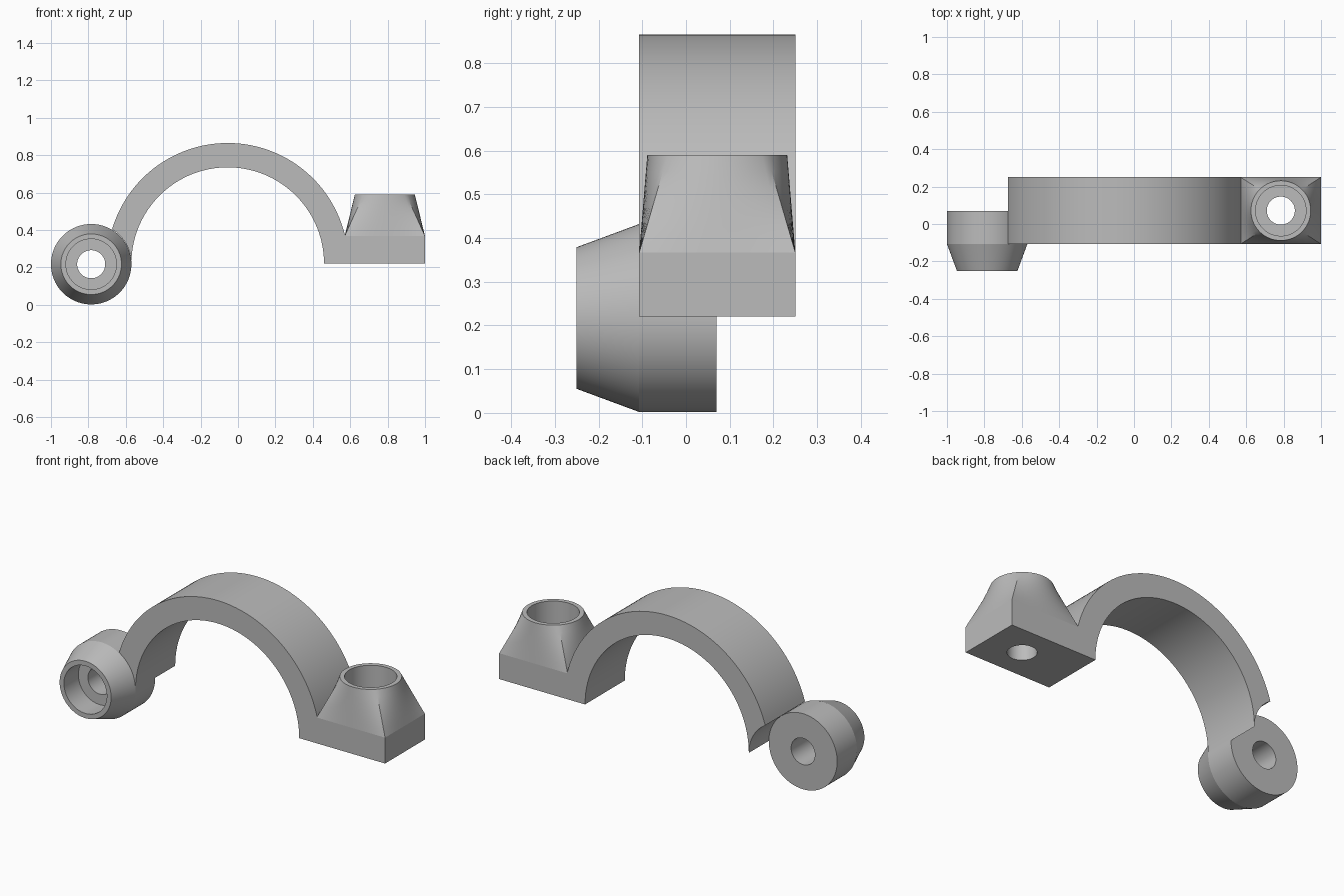
import bpy, bmesh, math
from math import cos, sin, pi, radians
from mathutils import Vector

if "Cube" in bpy.data.objects:
    bpy.data.objects.remove(bpy.data.objects["Cube"])

grey = bpy.data.materials.new("plain grey")
grey.diffuse_color = (0.5, 0.5, 0.5, 1)
grey.use_nodes = True
grey.node_tree.nodes["Principled BSDF"].inputs["Base Color"].default_value = grey.diffuse_color

Z0 = 0.22                    # split plane height
ARCH_X, R_OUT, R_IN = -0.055, 0.645, 0.515
HINGE_X, R_HINGE = -0.785, 0.215
BOSS_X, BOSS_Y = 0.785, 0.0715
Y0, Y1 = -0.107, 0.25        # strap width
Z_BLOCK, Z_TOP = 0.367, 0.59
R_HOLE, R_BORE, R_RIM = 0.075, 0.135, 0.16


def finish(name, bm):
    bmesh.ops.recalc_face_normals(bm, faces=bm.faces)
    me = bpy.data.meshes.new(name)
    bm.to_mesh(me)
    bm.free()
    ob = bpy.data.objects.new(name, me)
    bpy.context.collection.objects.link(ob)
    me.materials.append(grey)
    return ob


def smooth(ob):
    bpy.ops.object.select_all(action='DESELECT')
    bpy.context.view_layer.objects.active = ob
    ob.select_set(True)
    bpy.ops.object.shade_smooth_by_angle(angle=radians(20))


def loft(bm, rings, closed=False):
    """Skin a list of equal-length closed rings of points."""
    loops = [[bm.verts.new(p) for p in ring] for ring in rings]
    pairs = list(zip(loops, loops[1:]))
    if closed:
        pairs.append((loops[-1], loops[0]))
    for a, b in pairs:
        for i in range(len(a)):
            j = (i + 1) % len(a)
            bm.faces.new((a[i], a[j], b[j], b[i]))


def arc(cx, r, a0, a1, n):
    return [(cx + r * cos(a0 + (a1 - a0) * i / n),
             Z0 + r * sin(a0 + (a1 - a0) * i / n)) for i in range(n + 1)]


# strap and block: one side profile, relieved at the left by the hinge circle
d = ARCH_X - HINGE_X
a = (d * d + R_OUT ** 2 - R_HINGE ** 2) / (2 * d)
profile = arc(ARCH_X, R_OUT, math.asin((Z_BLOCK - Z0) / R_OUT),
              pi - math.acos(a / R_OUT), 64)
profile += arc(HINGE_X, R_HINGE, math.acos((d - a) / R_HINGE), 0, 14)[1:]
profile += arc(ARCH_X, R_IN, pi, 0, 72)[1:]
profile += [(1, Z0), (1, Z_BLOCK)]
bm = bmesh.new()
face = bm.faces.new([bm.verts.new((x, Y0, z)) for x, z in profile])
ext = bmesh.ops.extrude_face_region(bm, geom=[face])
bmesh.ops.translate(bm, vec=(0, Y1 - Y0, 0),
                    verts=[v for v in ext["geom"] if isinstance(v, bmesh.types.BMVert)])
strap = finish("strap_and_block", bm)

# bolt hole through the block
bm = bmesh.new()
bmesh.ops.create_cone(bm, cap_ends=True, segments=64, radius1=R_HOLE,
                      radius2=R_HOLE, depth=0.4)
bmesh.ops.translate(bm, verts=bm.verts, vec=(BOSS_X, BOSS_Y, 0.3))
cutter = finish("hole_cutter", bm)
mod = strap.modifiers.new("bolt hole", 'BOOLEAN')
mod.object, mod.operation, mod.solver = cutter, 'DIFFERENCE', 'EXACT'
bpy.context.view_layer.objects.active = strap
bpy.ops.object.modifier_apply(modifier=mod.name)
bpy.data.objects.remove(cutter)
smooth(strap)

# boss: rectangle blended to a round rim, then down the bore to the block top
N = 16
hx, hy = 1 - BOSS_X, (Y1 - Y0) / 2
corners = [Vector((hx, -hy)), Vector((hx, hy)), Vector((-hx, hy)), Vector((-hx, -hy))]
base = [corners[q].lerp(corners[(q + 1) % 4], i / N) for q in range(4) for i in range(N)]
unit = [Vector((cos(t), sin(t))) for t in
        (-pi / 4 + 2 * pi * i / (4 * N) for i in range(4 * N))]


def boss_ring(pts, z):
    return [(BOSS_X + p.x, BOSS_Y + p.y, z) for p in pts]


rim = [u * R_RIM for u in unit]
STEPS = 6
rings = [boss_ring([b.lerp(r, s / STEPS) for b, r in zip(base, rim)],
                   Z_BLOCK + (Z_TOP - Z_BLOCK) * s / STEPS) for s in range(STEPS + 1)]
bore = [u * R_BORE for u in unit]
rings += [boss_ring(bore, Z_TOP), boss_ring(bore, Z_BLOCK)]
bm = bmesh.new()
loft(bm, rings)
smooth(finish("bolt_boss", bm))

# hinge barrel: turned about the y axis with a counterbore at the front
turn = [(R_HINGE, 0.07), (R_HINGE, Y0), (0.162, -0.25), (R_BORE, -0.25),
        (R_BORE, -0.12), (R_HOLE, -0.12), (R_HOLE, 0.07)]
S = 96
bm = bmesh.new()
loft(bm, [[(HINGE_X + r * cos(2 * pi * i / S), y, Z0 - 0.003 + r * sin(2 * pi * i / S))
           for i in range(S)] for r, y in turn], closed=True)
smooth(finish("hinge_barrel", bm))
